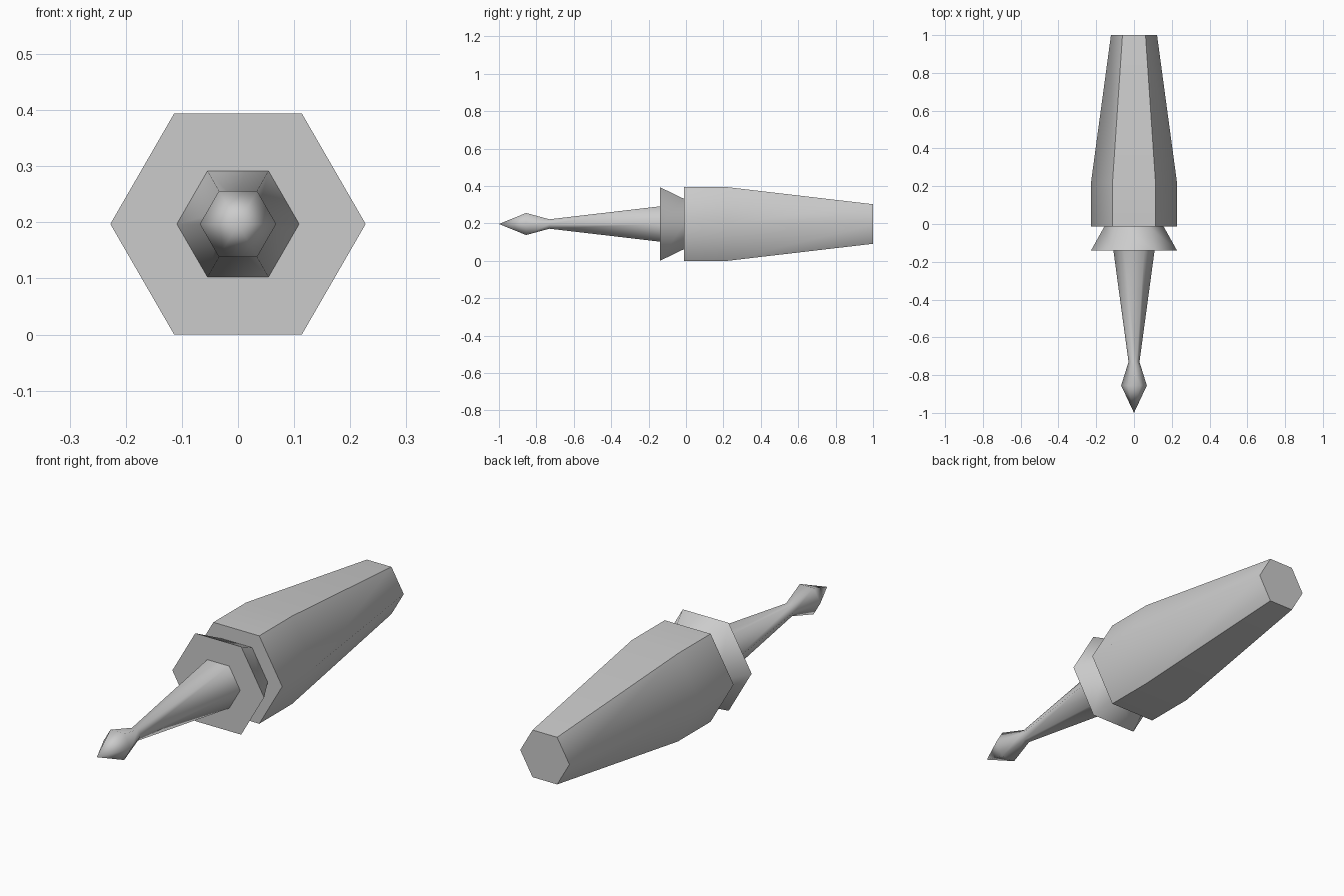
import bpy, bmesh
from math import sin, cos, pi, radians

if "Cube" in bpy.data.objects:
    bpy.data.objects.remove(bpy.data.objects["Cube"])

R, MID = 0.2275, 0.197   # hexagon corner radius and axis height


def hex_lathe(name, profile, sharp_ridges=False, cap_end=False):
    """Six-sided lathe along y; profile is a list of (y, corner radius)."""
    bm = bmesh.new()
    rings = []
    for y, r in profile:
        if r == 0:
            rings.append([bm.verts.new((0, y, MID))] * 6)
        else:
            rings.append([bm.verts.new((r * cos(i * pi / 3), y, MID + r * sin(i * pi / 3)))
                          for i in range(6)])
    for a, b in zip(rings, rings[1:]):
        for i in range(6):
            j = (i + 1) % 6
            quad = [a[i], a[j], b[j], b[i]]
            bm.faces.new(list(dict.fromkeys(quad)))
    if cap_end:
        bm.faces.new(rings[-1])
    bmesh.ops.recalc_face_normals(bm, faces=bm.faces)
    # Make sure the surface faces away from the axis
    f = max(bm.faces, key=lambda f: (f.calc_center_median().z, f.calc_area()))
    if f.normal.z < 0:
        bmesh.ops.reverse_faces(bm, faces=bm.faces)
    for f in bm.faces:
        f.smooth = True
    for e in bm.edges:
        a, b = e.verts
        along = abs(a.co.y - b.co.y) > 1e-4
        if along:
            side = abs((a.co.z + b.co.z) / 2 - MID) < 1e-4
            e.smooth = not (sharp_ridges and not side)
        elif len(e.link_faces) == 2:
            e.smooth = e.calc_face_angle() < radians(50)
    mesh = bpy.data.meshes.new(name)
    bm.to_mesh(mesh)
    bm.free()
    obj = bpy.data.objects.new(name, mesh)
    bpy.context.collection.objects.link(obj)
    return obj


# Pointed tip and tapered shaft
hex_lathe("tip_and_shaft", [(-1, 0), (-0.855, 0.068), (-0.73, 0.029), (-0.14, 0.109)])

# Flared collar
hex_lathe("collar", [(-0.14, 0.109), (-0.14, R), (-0.012, 0.156)])

# Handle body tapering to a flat end
hex_lathe("handle", [(-0.012, 0.156), (-0.012, R), (0.22, R), (1, 0.122)],
          sharp_ridges=True, cap_end=True)
